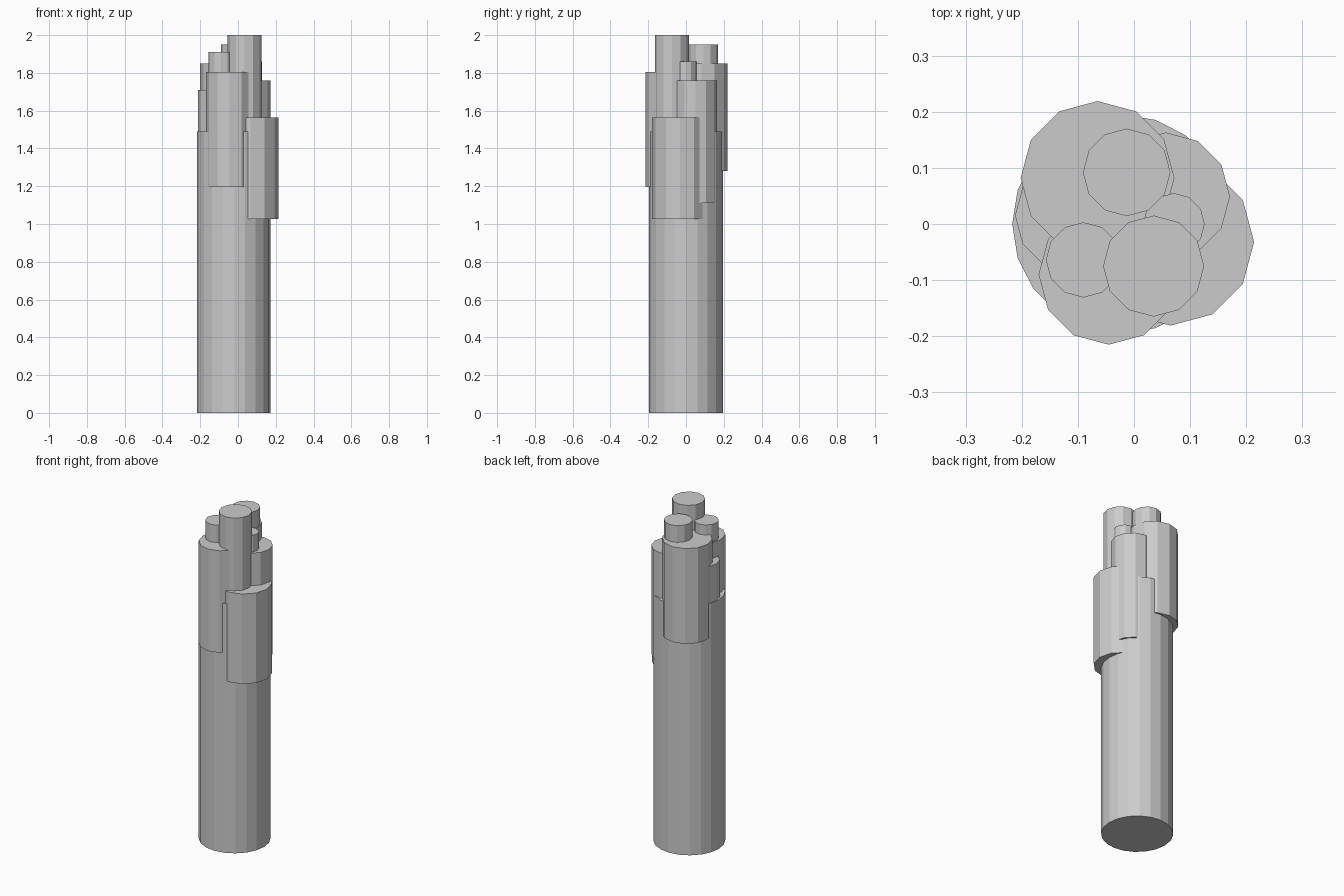
import bpy

if "Cube" in bpy.data.objects:
    bpy.data.objects.remove(bpy.data.objects["Cube"])


def column(name, x, y, radius, bottom, top, sides=12):
    """Upright flat-shaded prism with a vertex on the x axis."""
    bpy.ops.mesh.primitive_cylinder_add(
        vertices=sides, radius=radius, depth=top - bottom,
        location=(x, y, (top + bottom) / 2))
    bpy.context.object.name = name


# main trunk
column("main_column", -0.022, 0.0, 0.195, 0.0, 1.49, 20)

# thick columns clustered around the trunk's upper half
for name, *dims in [
    ("front_column", -0.045, -0.09, 0.125, 1.195, 1.805),
    ("back_left_column", -0.065, 0.082, 0.137, 1.28, 1.85),
    ("right_column", 0.065, -0.032, 0.149, 1.027, 1.565),
    ("back_right_column", 0.057, 0.049, 0.114, 1.11, 1.76),
    ("left_column", -0.11, 0.015, 0.102, 1.2, 1.71),
]:
    column(name, *dims)

# slender columns rising from the middle of the cluster
for name, *dims in [
    ("tall_front_spire", 0.035, -0.075, 0.09, 1.4, 2.0),
    ("tall_back_spire", -0.013, 0.092, 0.078, 1.4, 1.95),
    ("left_spire", -0.09, -0.064, 0.067, 1.4, 1.91),
    ("right_spire", 0.071, 0.0, 0.055, 1.4, 1.86),
]:
    column(name, *dims)
